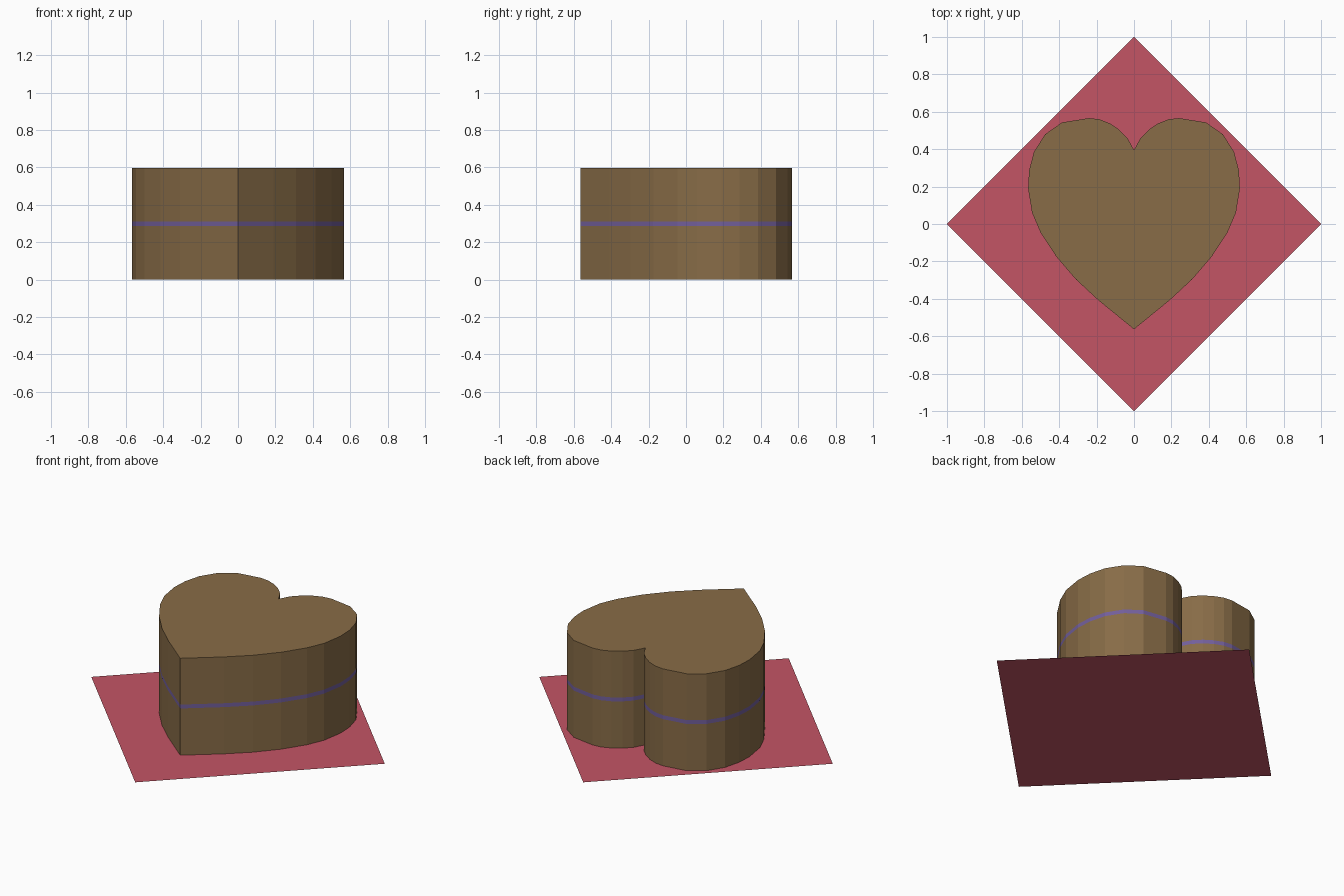
import bpy

if "Cube" in bpy.data.objects:
    bpy.data.objects.remove(bpy.data.objects["Cube"])


def make(name, verts, faces, color):
    mesh = bpy.data.meshes.new(name)
    mesh.from_pydata(verts, [], faces)
    mesh.update()
    mat = bpy.data.materials.new(name + "_color")
    mat.diffuse_color = (*color, 1)
    mat.use_nodes = True
    mat.node_tree.nodes["Principled BSDF"].inputs["Base Color"].default_value = mat.diffuse_color
    mesh.materials.append(mat)
    obj = bpy.data.objects.new(name, mesh)
    bpy.context.collection.objects.link(obj)
    return obj


def wall(points, z0, z1):
    """Vertices and side quads of a closed outline between two heights."""
    n = len(points)
    verts = [(x, y, z) for z in (z0, z1) for x, y in points]
    faces = [(i, (i + 1) % n, n + (i + 1) % n, n + i) for i in range(n)]
    return verts, faces


# right half of the heart, from bottom tip to cleft, then mirrored
half = [(0, -.563), (.19, -.408), (.31, -.297), (.415, -.175), (.5, -.045),
        (.545, .06), (.566, .19), (.561, .285), (.535, .385), (.475, .48),
        (.385, .543), (.24, .566), (.185, .56), (.13, .538), (.08, .505),
        (.035, .46), (0, .395)]
heart = half + [(-x, y) for x, y in reversed(half[1:-1])]
n = len(heart)

# heart shaped box, open below where it sits on the sheet
verts, faces = wall(heart, 0, .597)
make("heart_box", verts, faces + [tuple(range(n, 2 * n))], (.246, .15, .063))

# thin ribbon line around the middle, barely proud of the wall
verts, faces = wall([(x * 1.001, y * 1.001) for x, y in heart], .288, .312)
make("ribbon", verts, faces, (.17, .115, .33))

# flat diamond sheet underneath
make("base_sheet", [(1, 0, 0), (0, 1, 0), (-1, 0, 0), (0, -1, 0)],
     [(0, 1, 2, 3)], (.552, .089, .13))
